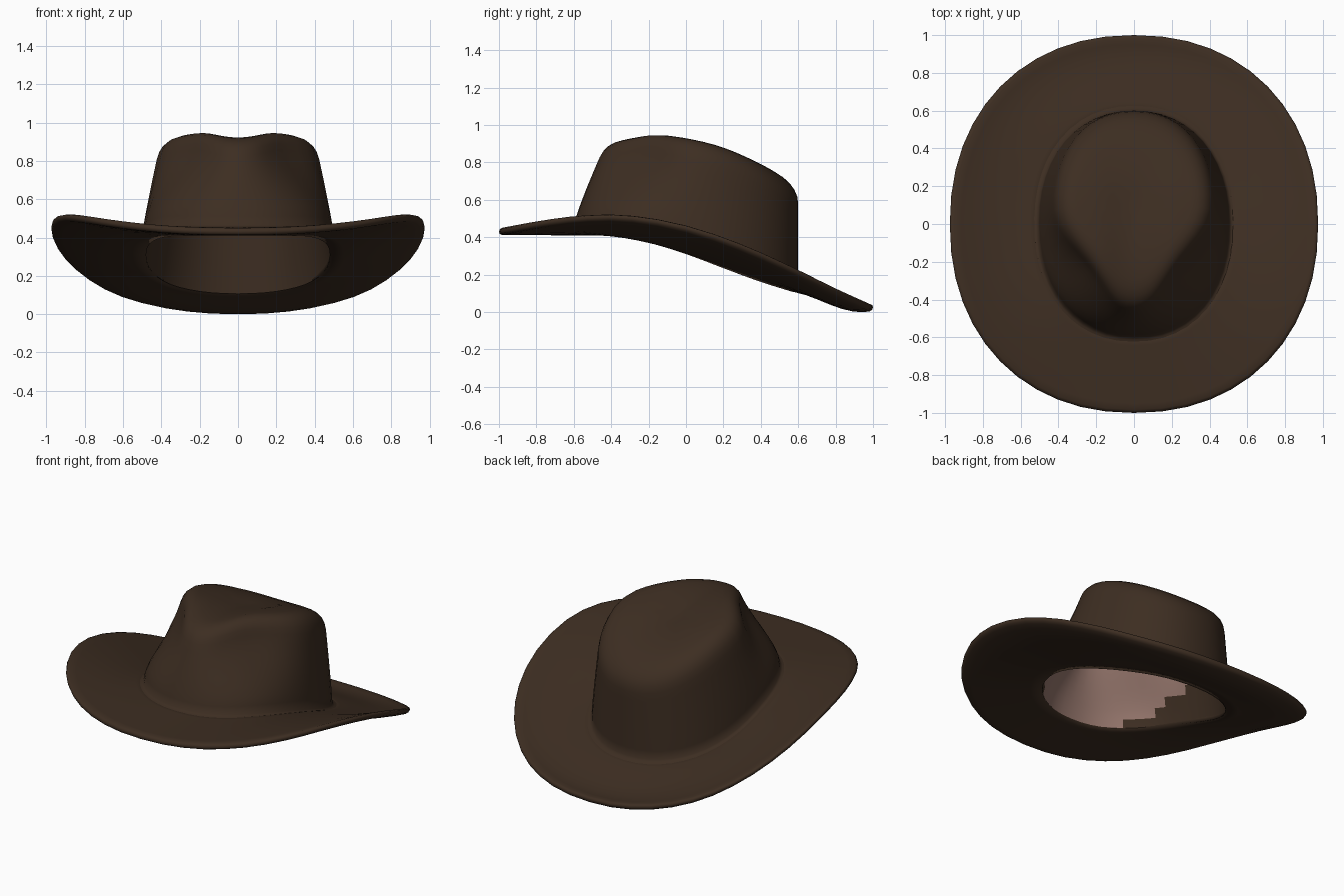
import bpy, bmesh
from math import sin, cos, pi, copysign
from mathutils import Vector

cube = bpy.data.objects.get("Cube")
if cube:
    bpy.data.objects.remove(cube, do_unlink=True)

SEGMENTS = 48
ANGLES = [2 * pi * i / SEGMENTS for i in range(SEGMENTS)]

# Height curves along the hat from front (-y) to back (+y)
RIM = [(-1, .412), (-.8, .45), (-.6, .479), (-.4, .49), (-.2, .473), (0, .432),
       (.2, .37), (.4, .29), (.6, .197), (.8, .098), (1, .008)]
HOLE = [(-.6, .41), (-.4, .405), (-.2, .37), (0, .31), (.2, .235), (.4, .162), (.6, .1)]
ROOF = [(-.42, .945), (-.2, .956), (0, .935), (.2, .885), (.4, .797), (.53, .722), (.6, .68)]


def material(name, colour):
    m = bpy.data.materials.new(name)
    m.use_nodes = True
    m.diffuse_color = (*colour, 1)
    bsdf = next(n for n in m.node_tree.nodes if n.type == 'BSDF_PRINCIPLED')
    bsdf.inputs["Base Color"].default_value = (*colour, 1)
    bsdf.inputs["Roughness"].default_value = .8
    return m


def curve(table, y):
    """Smooth height through the table's points."""
    y = min(max(y, table[0][0]), table[-1][0])
    i = next(k for k in range(len(table) - 1) if y <= table[k + 1][0])

    def slope(k):
        (a, za), (b, zb) = table[max(k - 1, 0)], table[min(k + 1, len(table) - 1)]
        return (zb - za) / (b - a)

    (a, za), (b, zb) = table[i], table[i + 1]
    h = b - a
    t = (y - a) / h
    ease = smoothstep(t)
    return (za + (zb - za) * ease + h * t * (1 - t) ** 2 * slope(i)
            - h * t * t * (1 - t) * slope(i + 1))


def smoothstep(t):
    t = min(max(t, 0), 1)
    return t * t * (3 - 2 * t)


def oval(a, width, depth):
    """Slightly squared oval."""
    c, s = (copysign(abs(v) ** .92, v) for v in (cos(a), sin(a)))
    return Vector((width * c, depth * s))


def loft(name, rings, mats, closed=False, apex=None, flip=False):
    """Skin a list of rings; join last to first, or close at an apex."""
    bm = bmesh.new()
    loops = [[bm.verts.new(p) for p in ring] for ring in rings]
    pairs = list(zip(loops, loops[1:]))
    if closed:
        pairs.append((loops[-1], loops[0]))
    for low, high in pairs:
        for i in range(SEGMENTS):
            j = (i + 1) % SEGMENTS
            bm.faces.new((low[i], low[j], high[j], high[i]))
    if apex:
        tip = bm.verts.new(apex)
        for i in range(SEGMENTS):
            bm.faces.new((loops[-1][i], loops[-1][(i + 1) % SEGMENTS], tip))
    if closed:
        bmesh.ops.recalc_face_normals(bm, faces=bm.faces[:])
    if flip:
        bmesh.ops.reverse_faces(bm, faces=bm.faces[:])
    for f in bm.faces:
        f.smooth = True
    mesh = bpy.data.meshes.new(name)
    bm.to_mesh(mesh)
    bm.free()
    for m in mats:
        mesh.materials.append(m)
    obj = bpy.data.objects.new(name, mesh)
    bpy.context.scene.collection.objects.link(obj)
    return obj


def brim_point(u, a, lift):
    """Point on the brim: u is 0 at the head opening and 1 at the rim."""
    hole, rim = oval(a, .48, .58), oval(a, .975, 1)
    xy = hole.lerp(rim, u)
    low, high = curve(HOLE, hole.y), curve(RIM, rim.y)
    # Sides curl up towards the rim; the back dips before its lip
    curl = u ** (1.1 + .6 * cos(a) ** 2)
    dip = .23 * max(sin(a), 0) * u * u * (1 - u)
    return Vector((xy.x, xy.y, low + (high - low) * curl - dip + lift))


def brim_ring(u, lift):
    return [brim_point(u, a, lift) for a in ANGLES]


def roof_point(a, rho, inset):
    """Point on the teardrop top, pinched at the front and softly dished."""
    s = sin(a)
    pinch = 1 - .45 * smoothstep(.1 - s)
    xy = oval(a, .405 - inset, .51 - inset) * rho
    x, y = xy.x * pinch, xy.y + .09
    crease = .025 * max(0, 1 - (x / .17) ** 2) * smoothstep((.45 - y) / .4)
    z = curve(ROOF, y) - .025 * (1 - rho) - crease - inset
    return Vector((x, y, z))


def wall_point(a, t, inset):
    """Point on the side, leaning from the base to the shoulder."""
    base = brim_point(0, a, 0 if inset else .055)
    base.x *= (.508 - inset) / .48
    base.y *= (.6 - inset) / .58
    top = roof_point(a, 1, inset)
    # Front hollows: upright below, then turning in sharply
    hollow = smoothstep(-sin(a) / .6) * abs(cos(a))
    w = t ** 1.15 * (1 - hollow) + smoothstep(1.1 * t) * hollow
    p = base.lerp(top, w)
    p.z = base.z + (top.z - base.z) * t
    return p


def crown_rings(inset):
    rings = [[wall_point(a, t, inset) for a in ANGLES]
             for t in (0, .1, .2, .3, .4, .5, .6, .7, .8)]
    # Rounded shoulder
    for k in (.2, .4, .6, .8, 1):
        ring = []
        for a in ANGLES:
            p, q, r = wall_point(a, .8, inset), roof_point(a, 1, inset), roof_point(a, .75, inset)
            ring.append(p.lerp(q, k).lerp(q.lerp(r, k), k))
        rings.append(ring)
    rings += [[roof_point(a, rho, inset) for a in ANGLES] for rho in (.6, .45, .3, .15)]
    return rings


brown = material("dark brown felt", (.046, .0265, .0155))
pink = material("dusty pink lining", (.29, .175, .145))

# Brim with a rounded rim and curled sides
STEPS = (0, .15, .3, .45, .6, .75, .88, .96)
top = [brim_ring(u, .045 - .007 * u) for u in STEPS]
edge = [brim_ring(.99, .03), brim_ring(1, .018), brim_ring(.99, .006)]
under = [brim_ring(u, 0) for u in reversed(STEPS)]
loft("brim", top + edge + under, [brown], closed=True)

# Crown, flared softly into the brim
flare = [brim_ring(.12, .042), brim_ring(.08, .047)]
loft("crown", flare + crown_rings(0), [brown], apex=roof_point(0, 0, 0))

# Inside of the crown: pink above a sloping line, brown band below
lining = loft("crown_lining", crown_rings(.025), [brown, pink],
              apex=roof_point(0, 0, .025), flip=True)
for face in lining.data.polygons:
    c = face.center
    face.material_index = int(c.z > .425 + .28 * (c.y + .5))
